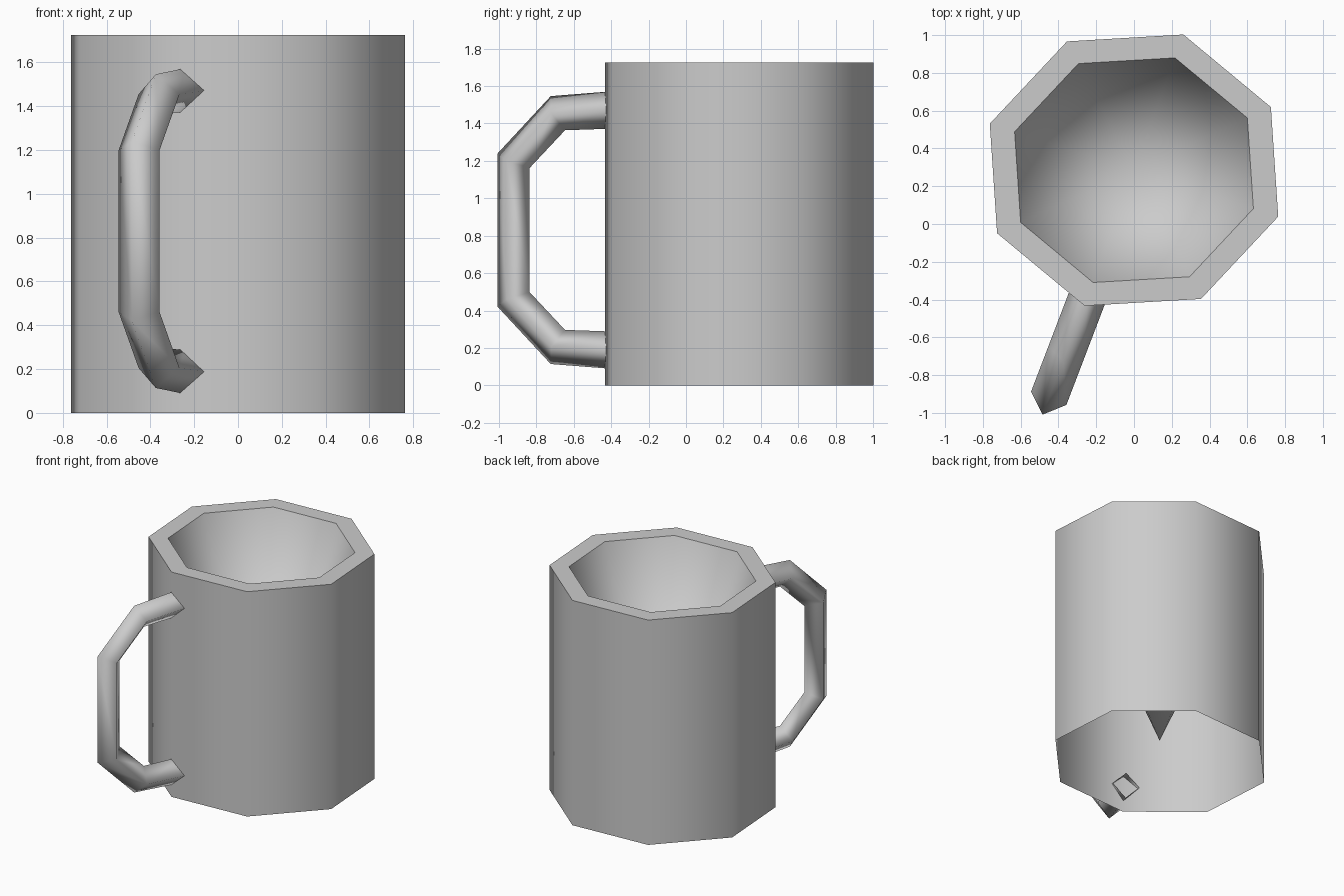
import bpy, bmesh
from math import cos, sin, pi, radians
from mathutils import Vector

cube = bpy.data.objects.get("Cube")
if cube:
    bpy.data.objects.remove(cube)

grey = bpy.data.materials.new("plain_grey")
grey.use_nodes = True
COLOUR = (0.6, 0.6, 0.6, 1)
grey.diffuse_color = COLOUR
grey.node_tree.nodes["Principled BSDF"].inputs["Base Color"].default_value = COLOUR

SIDES, HEIGHT = 8, 1.725
CENTRE = Vector((0, 0.285, 0))


def finish(bm, name):
    mesh = bpy.data.meshes.new(name)
    bm.to_mesh(mesh)
    bm.free()
    mesh.materials.append(grey)
    obj = bpy.data.objects.new(name, mesh)
    bpy.context.collection.objects.link(obj)
    bpy.ops.object.select_all(action='DESELECT')
    obj.select_set(True)
    bpy.context.view_layer.objects.active = obj
    return obj


def bridge(bm, a, b):
    n = len(a)
    for i in range(n):
        j = (i + 1) % n
        bm.faces.new((a[i], a[j], b[j], b[i]))


# Cup: open-bottomed outer wall, flat rim, conical inside
def octagon(bm, scale, z):
    ring = []
    for i in range(SIDES):
        t = radians(26.1) + 2 * pi * i / SIDES
        offset = Vector((0.807 * scale * cos(t), 0.759 * scale * sin(t), z))
        ring.append(bm.verts.new(CENTRE + offset))
    return ring


bm = bmesh.new()
foot = octagon(bm, 1, 0)
rim = octagon(bm, 1, HEIGHT)
lip = octagon(bm, 0.828, HEIGHT)
bridge(bm, foot, rim)
bridge(bm, rim, lip)
apex = bm.verts.new(CENTRE + Vector((0, 0, 0.17)))
for i in range(SIDES):
    bm.faces.new((lip[i], lip[(i + 1) % SIDES], apex))
finish(bm, "cup")
bpy.ops.object.shade_smooth_by_angle(angle=radians(60))

# Handle: four-sided open tube swept along a mirrored path
half = [(-0.38, 1.473), (-0.685, 1.455), (-0.9225, 1.2)]
MIDDLE = 0.83
profile = half + [(y, 2 * MIDDLE - z) for y, z in reversed(half)]
path = [Vector((-0.099 + 0.382 * y, y, z)) for y, z in profile]
side = Vector((1, -0.382, 0)).normalized()

bm = bmesh.new()
rings = []
for i, p in enumerate(path):
    before = (p - path[i - 1]).normalized() if i else Vector()
    after = (path[i + 1] - p).normalized() if i < len(path) - 1 else Vector()
    out = side.cross((before + after).normalized())
    rings.append([bm.verts.new(p + 0.1 * d) for d in (side, out, -side, -out)])
for a, b in zip(rings, rings[1:]):
    bridge(bm, a, b)
bmesh.ops.recalc_face_normals(bm, faces=bm.faces)
finish(bm, "handle")
bpy.ops.object.shade_smooth()
